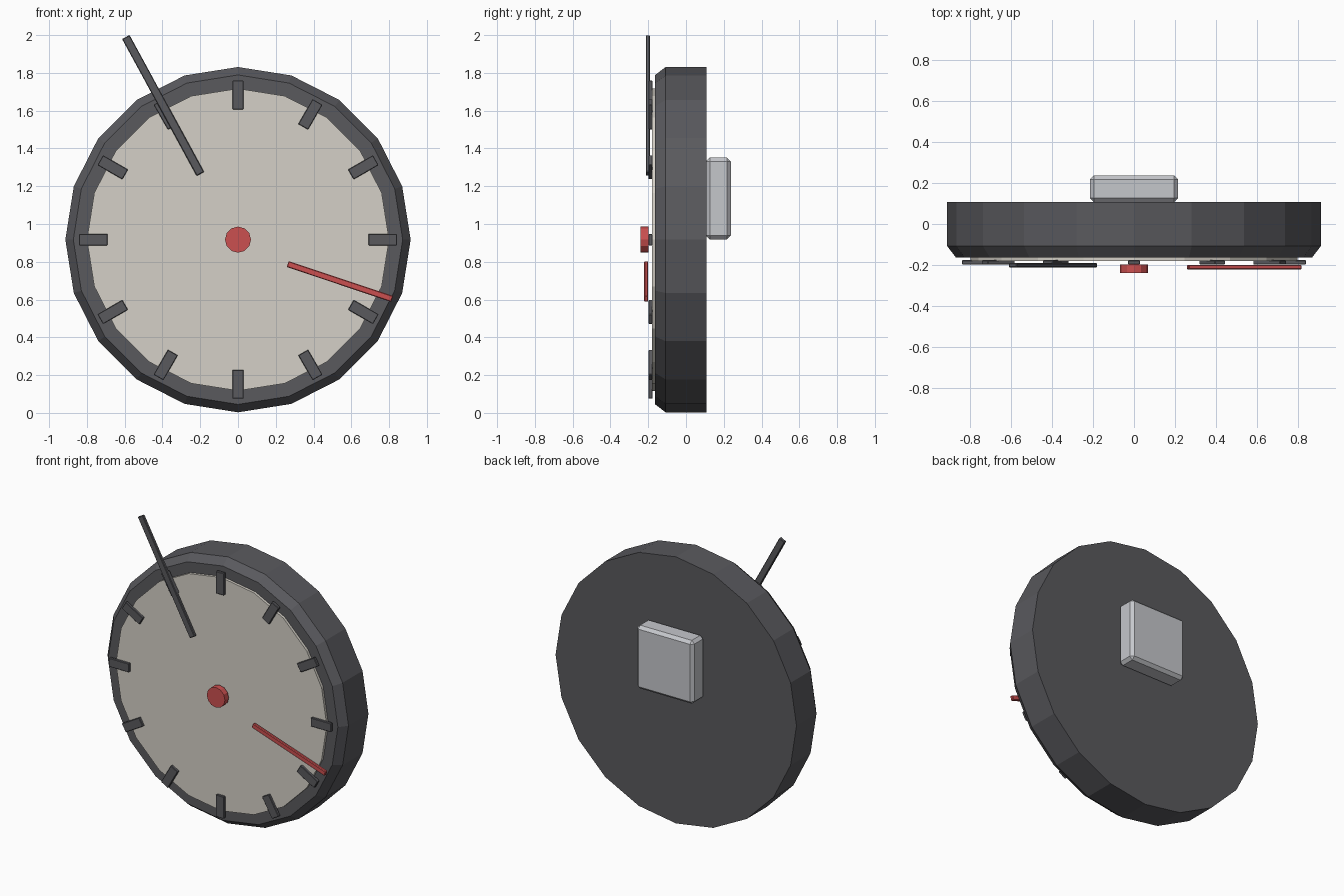
import bpy, bmesh, math
from mathutils import Matrix, Vector

if "Cube" in bpy.data.objects:
    bpy.data.objects.remove(bpy.data.objects["Cube"])

CZ = 0.917  # height of the dial centre


def material(name, rgb):
    m = bpy.data.materials.new(name)
    m.diffuse_color = (*rgb, 1)
    m.use_nodes = True
    m.node_tree.nodes["Principled BSDF"].inputs["Base Color"].default_value = m.diffuse_color
    return m


dark = material("dark_grey", (0.10, 0.10, 0.11))
cream = material("cream", (0.66, 0.63, 0.57))
red = material("red", (0.60, 0.08, 0.08))
pale = material("pale_grey", (0.56, 0.57, 0.60))


def finish(bm, name, mat):
    bmesh.ops.recalc_face_normals(bm, faces=bm.faces[:])
    me = bpy.data.meshes.new(name)
    bm.to_mesh(me)
    bm.free()
    me.materials.append(mat)
    ob = bpy.data.objects.new(name, me)
    bpy.context.collection.objects.link(ob)
    return ob


def disc(name, rings, sides, mat):
    """Capped stack of (y, radius) polygon rings around the dial axis."""
    bm = bmesh.new()
    loops = []
    for y, r in rings:
        loops.append([bm.verts.new((r * math.sin(2 * math.pi * i / sides), y,
                                    CZ + r * math.cos(2 * math.pi * i / sides)))
                      for i in range(sides)])
    for a, b in zip(loops, loops[1:]):
        for i in range(sides):
            j = (i + 1) % sides
            bm.faces.new((a[i], a[j], b[j], b[i]))
    bm.faces.new(loops[0])
    bm.faces.new(loops[-1])
    return finish(bm, name, mat)


def bar(name, p, q, width, y0, y1, mat, bevel=0.004):
    """Flat bar between two (x, z) points."""
    a, b = Vector((p[0], 0, p[1])), Vector((q[0], 0, q[1]))
    d = b - a
    mid = (a + b) / 2 + Vector((0, (y0 + y1) / 2, 0))
    bm = bmesh.new()
    bmesh.ops.create_cube(bm, size=1)
    bmesh.ops.scale(bm, vec=(width, y1 - y0, d.length), verts=bm.verts[:])
    bmesh.ops.bevel(bm, geom=bm.edges[:], offset=bevel, segments=1, affect='EDGES')
    bm.transform(Matrix.Translation(mid) @ Matrix.Rotation(math.atan2(d.x, d.z), 4, 'Y'))
    return finish(bm, name, mat)


# case with chamfered front rim, and the raised dial
disc("clock_case", [(0.108, 0.914), (-0.108, 0.914), (-0.163, 0.872)], 20, dark)
disc("dial_face", [(-0.15, 0.80), (-0.181, 0.80)], 20, cream)

# hour markers
for k in range(12):
    t = k * math.pi / 6
    s, c = math.sin(t), math.cos(t)
    bar(f"hour_marker_{k + 1}", (0.69 * s, CZ + 0.69 * c), (0.842 * s, CZ + 0.842 * c),
        0.06, -0.198, -0.177, dark, 0.003)

# hands and centre cap
bar("long_hand", (-0.199, 1.265), (-0.594, 1.99), 0.045, -0.213, -0.191, dark)
bar("short_hand", (0.263, 0.788), (0.816, 0.603), 0.033, -0.222, -0.200, red)
disc("centre_cap", [(-0.198, 0.069), (-0.24, 0.069)], 12, red)

# battery box on the back
bar("battery_box", (0, 0.918), (0, 1.352), 0.432, 0.106, 0.237, pale, 0.02)
